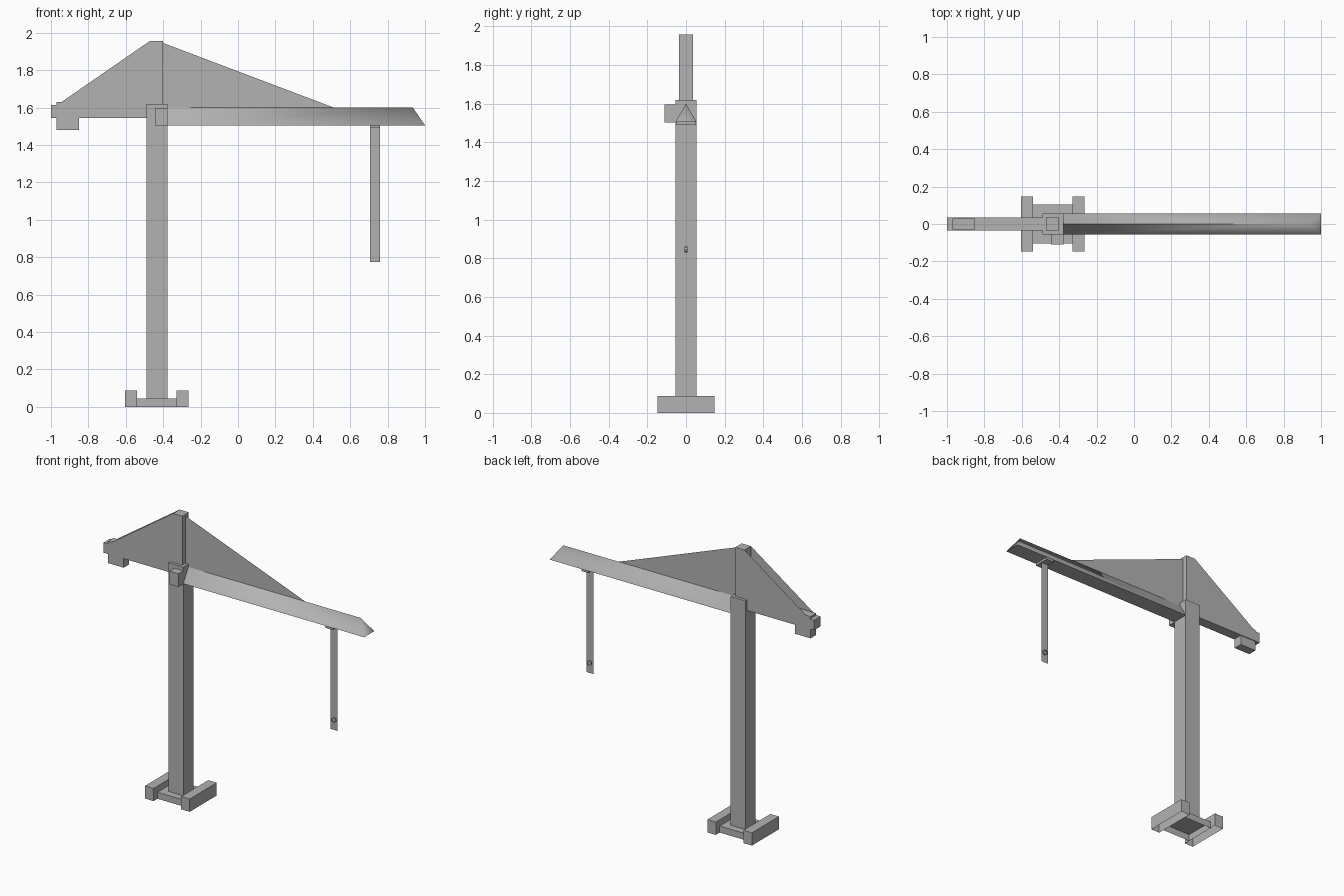
import bpy, bmesh, math

if "Cube" in bpy.data.objects:
    bpy.data.objects.remove(bpy.data.objects["Cube"])

# Mid grey paint shared by all parts
paint = bpy.data.materials.new("grey_paint")
paint.diffuse_color = (0.45, 0.45, 0.45, 1)
paint.use_nodes = True
paint.node_tree.nodes["Principled BSDF"].inputs["Base Color"].default_value = paint.diffuse_color


def add_object(name, me):
    me.materials.append(paint)
    ob = bpy.data.objects.new(name, me)
    bpy.context.collection.objects.link(ob)
    return ob


def mesh_object(name, verts, faces):
    me = bpy.data.meshes.new(name)
    me.from_pydata(verts, [], faces)
    return add_object(name, me)


def box(name, x, y, z, open_bottom=False):
    bm = bmesh.new()
    bmesh.ops.create_cube(bm, size=1)
    for v in bm.verts:
        v.co = [a[0] if c < 0 else a[1] for c, a in zip(v.co, (x, y, z))]
    if open_bottom:
        bm.normal_update()
        low = [f for f in bm.faces if f.normal.z < -0.9]
        bmesh.ops.delete(bm, geom=low, context='FACES_ONLY')
    me = bpy.data.meshes.new(name)
    bm.to_mesh(me)
    bm.free()
    return add_object(name, me)


def sheet(name, y, points):
    return mesh_object(name, [(x, y, z) for x, z in points], [range(len(points))])


# Base: centre plate and two cross beams, hollow underneath
box("base_plate", (-0.54, -0.33), (-0.105, 0.105), (0, 0.045), True)
for name, x in (("base_beam_left", (-0.605, -0.54)), ("base_beam_right", (-0.33, -0.265))):
    box(name, x, (-0.147, 0.147), (0, 0.088), True)

# Tower and peak
box("mast", (-0.49, -0.378), (-0.055, 0.055), (0.045, 1.62))
box("peak", (-0.47, -0.40), (-0.035, 0.035), (1.62, 1.957))
box("cab", (-0.445, -0.378), (-0.11, -0.05), (1.503, 1.595))

# Rear jib, counterweight and the pair of stay panels
box("rear_jib", (-1.0, -0.48), (-0.035, 0.035), (1.545, 1.615))
box("counterweight", (-0.97, -0.85), (-0.03, 0.03), (1.48, 1.63))
for name, y in (("rear_stay_front", -0.035), ("rear_stay_back", 0.035)):
    sheet(name, y, [(-0.965, 1.615), (-0.47, 1.615), (-0.47, 1.957)])

# Main jib: triangular section with a slanted tip blended into the sides
jib = mesh_object(
    "main_jib",
    [(-0.38, -0.055, 1.505), (-0.38, 0.055, 1.505), (-0.38, 0, 1.60),
     (1.0, -0.055, 1.505), (1.0, 0.055, 1.505), (0.935, 0, 1.60)],
    [(0, 2, 1), (3, 4, 5), (0, 1, 4, 3), (0, 3, 5, 2), (1, 2, 5, 4)])
bpy.context.view_layer.objects.active = jib
jib.select_set(True)
bpy.ops.object.shade_smooth_by_angle(angle=math.radians(80))
jib.select_set(False)

# Single front stay panel
sheet("front_stay", 0, [(-0.40, 1.60), (0.52, 1.597), (-0.40, 1.945)])

# Trolley, hanging cable panel and hook ring
box("trolley", (0.705, 0.76), (-0.053, 0.053), (1.49, 1.505))
sheet("cable", 0, [(0.705, 0.775), (0.76, 0.775), (0.76, 1.49), (0.705, 1.49)])
n = 10
ring = [(0.734 + 0.017 * math.cos(math.tau * i / n), y, 0.845 + 0.017 * math.sin(math.tau * i / n))
        for y in (-0.008, 0.008) for i in range(n)]
mesh_object("hook_ring", ring, [(i, (i + 1) % n, n + (i + 1) % n, n + i) for i in range(n)])
